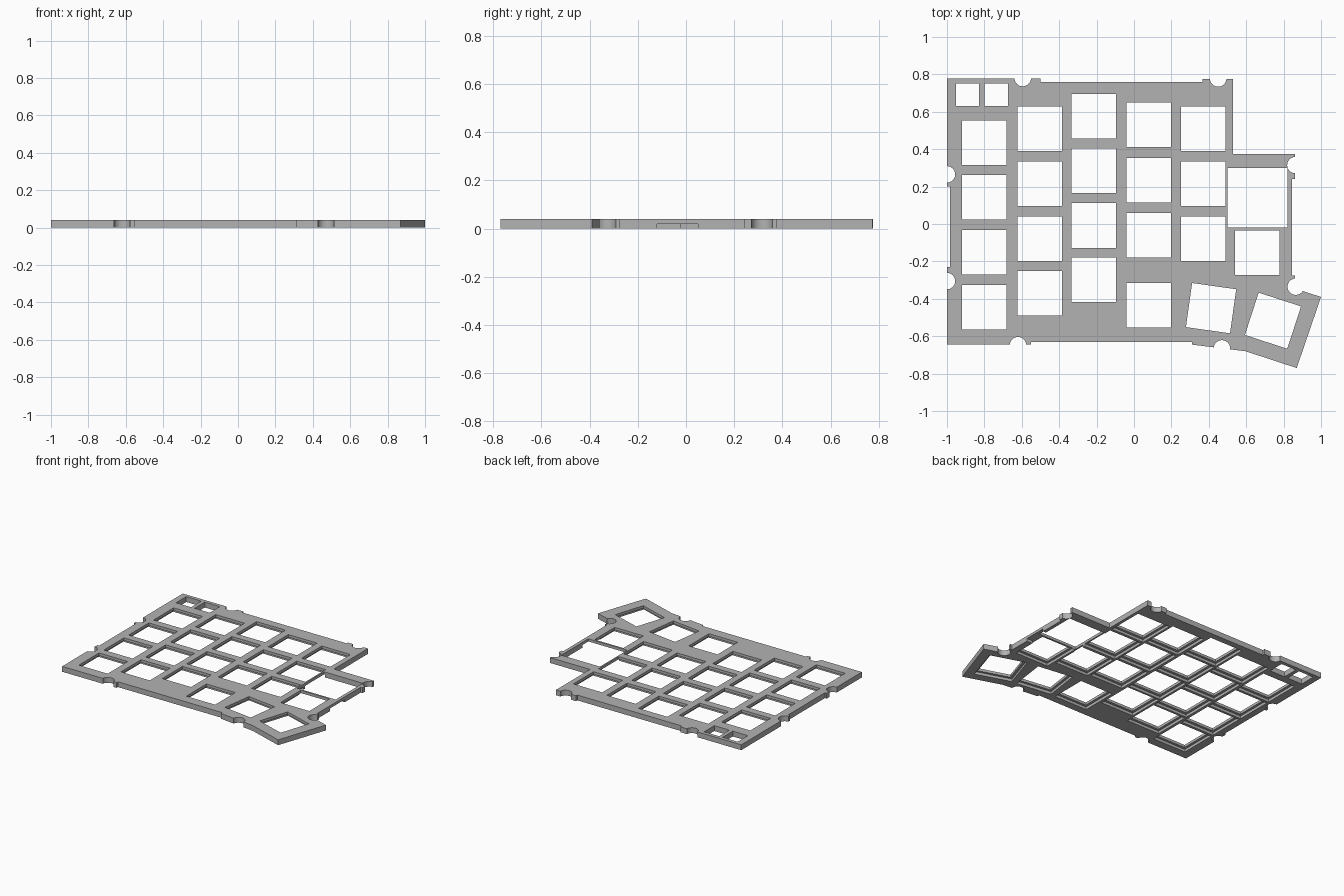
import bpy, bmesh
from math import radians
from mathutils import Matrix, Vector

cube = bpy.data.objects.get("Cube")
if cube:
    bpy.data.objects.remove(cube, do_unlink=True)

THICK, LEDGE = 0.04, 0.02
KEY, LIP = 0.238, 0.018

grey = bpy.data.materials.new("plate grey")
grey.use_nodes = True
colour = (0.45, 0.45, 0.45, 1)
grey.diffuse_color = colour
grey.node_tree.nodes["Principled BSDF"].inputs["Base Color"].default_value = colour


def finish(bm, name):
    bmesh.ops.recalc_face_normals(bm, faces=bm.faces)
    mesh = bpy.data.meshes.new(name)
    bm.to_mesh(mesh)
    bm.free()
    mesh.materials.append(grey)
    obj = bpy.data.objects.new(name, mesh)
    bpy.context.collection.objects.link(obj)
    return obj


def add_box(bm, x, y, w, h, top, turn=0):
    """Cutter box from below the plate up to the given height."""
    low = -0.03
    m = (Matrix.Translation((x, y, (top + low) / 2))
         @ Matrix.Rotation(radians(turn), 4, 'Z')
         @ Matrix.Diagonal((w, h, top - low, 1)))
    bmesh.ops.create_cube(bm, size=1, matrix=m)


# Plate outline, clockwise from the back right-hand corner
outline = [(-1, .777), (-.5, .777), (-.5, .76), (.365, .76), (.365, .775),
           (.53, .775), (.53, .375), (.86, .375), (.86, .24), (.845, .24),
           (.845, -.275), (.86, -.275), (.86, -.345), (1, -.39), (.87, -.77),
           (.595, -.68), (.43, -.66), (.31, -.645), (.31, -.63), (-.55, -.63),
           (-.55, -.645), (-1, -.645), (-1, -.23), (-.985, -.23),
           (-.985, .2), (-1, .2)]
bm = bmesh.new()
face = bm.faces.new([bm.verts.new((x, y, 0)) for x, y in outline])
side = bmesh.ops.extrude_face_region(bm, geom=[face])
bmesh.ops.translate(bm, vec=Vector((0, 0, THICK)),
                    verts=[v for v in side["geom"] if isinstance(v, bmesh.types.BMVert)])
plate = finish(bm, "switch_plate")

# Key positions: straight columns, a lone side key and two turned thumb keys
columns = {-.80: (.435, .142, -.15, -.445), -.505: (.51, .215, -.08, -.37),
           -.215: (.577, .285, -.008, -.297), .08: (.53, .235, -.06, -.435),
           .37: (.51, .215, -.08), .66: (-.153,)}
keys = [(x, y, 0) for x, ys in columns.items() for y in ys]
keys += [(.412, -.45, -8), (.743, -.517, -18)]

# Through openings
bm = bmesh.new()
for x, y, turn in keys:
    add_box(bm, x, y, KEY, KEY, 0.1, turn)
add_box(bm, .66, .14, .32, .32, 0.1)
for x in (-.89, -.737):
    add_box(bm, x, .69, .125, .12, 0.1)
openings = finish(bm, "opening_cutter")

# Wider pockets underneath, leaving a thin lip, and a slot to the side
bm = bmesh.new()
for x, y, turn in keys:
    add_box(bm, x, y, KEY + 2 * LIP, KEY + 2 * LIP, LEDGE, turn)
add_box(bm, .83, -.035, .1, .17, LEDGE)
pockets = finish(bm, "pocket_cutter")

# Rounded screw notches around the rim
bm = bmesh.new()
for x, y in [(-.595, .78), (.45, .778), (.863, .315), (.865, -.335), (.47, -.665),
             (-.62, -.648), (-1, -.305), (-1, .265)]:
    bmesh.ops.create_cone(bm, cap_ends=True, segments=32, radius1=.044, radius2=.044,
                          depth=.2, matrix=Matrix.Translation((x, y, 0)))
notches = finish(bm, "notch_cutter")

# Carve the plate and discard the cutters
cutters = [openings, pockets, notches]
for cutter in cutters:
    cutter.hide_render = True
    mod = plate.modifiers.new(cutter.name, 'BOOLEAN')
    mod.operation = 'DIFFERENCE'
    mod.solver = 'EXACT'
    mod.use_self = True
    mod.object = cutter
bpy.context.view_layer.update()
carved = bpy.data.meshes.new_from_object(
    plate.evaluated_get(bpy.context.evaluated_depsgraph_get()))
plate.modifiers.clear()
plate.data = carved
for cutter in cutters:
    bpy.data.objects.remove(cutter, do_unlink=True)

bpy.ops.object.select_all(action='DESELECT')
plate.select_set(True)
bpy.context.view_layer.objects.active = plate
bpy.ops.object.shade_smooth_by_angle(angle=radians(30))
